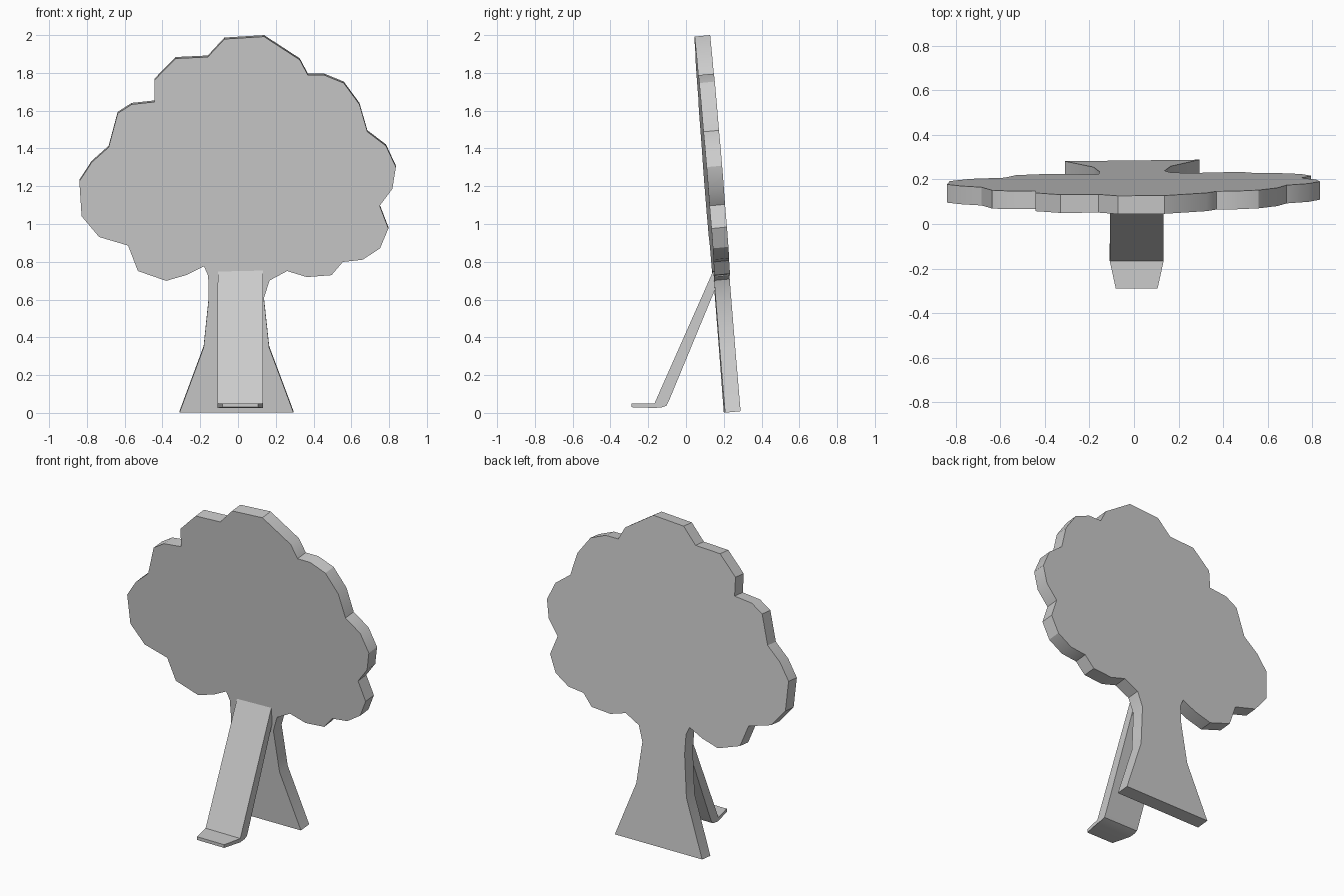
import bpy, bmesh, math

# Tree outline in the front view: (x, z), clockwise from bottom left
OUTLINE = [
    (-.31, .005), (-.182, .35), (-.155, .61), (-.158, .73), (-.18, .78),
    (-.27, .735), (-.38, .703), (-.53, .755), (-.582, .89), (-.735, .935),
    (-.828, 1.045), (-.84, 1.23), (-.775, 1.33), (-.685, 1.41),
    (-.637, 1.59), (-.563, 1.637), (-.443, 1.65), (-.443, 1.765),
    (-.33, 1.88), (-.16, 1.888), (-.072, 1.983), (.138, 1.996),
    (.327, 1.873), (.37, 1.792), (.457, 1.792), (.56, 1.75), (.643, 1.637),
    (.685, 1.492), (.783, 1.418), (.836, 1.305), (.817, 1.19), (.75, 1.10),
    (.796, .98), (.752, .875), (.66, .815), (.555, .803), (.495, .733),
    (.365, .723), (.26, .755), (.167, .705), (.137, .61), (.165, .35),
    (.294, .005)]

# Stand side profile: (y, z, half width)
STAND = [
    (.15, .765, .119), (-.167, .05, .121), (-.289, .05, .094),
    (-.289, .03, .094), (-.165, .026, .121), (-.125, .03, .121),
    (-.104, .038, .121), (-.09, .065, .121), (.165, .68, .119)]


def prism(name, side_a, side_b):
    """Solid joining two matching outlines."""
    bm = bmesh.new()
    a = [bm.verts.new(p) for p in side_a]
    b = [bm.verts.new(p) for p in side_b]
    bm.faces.new(a)
    bm.faces.new(b[::-1])
    n = len(a)
    for i in range(n):
        j = (i + 1) % n
        bm.faces.new((a[j], a[i], b[i], b[j]))
    bmesh.ops.recalc_face_normals(bm, faces=bm.faces)
    mesh = bpy.data.meshes.new(name)
    bm.to_mesh(mesh)
    bm.free()
    obj = bpy.data.objects.new(name, mesh)
    bpy.context.collection.objects.link(obj)
    bpy.ops.object.select_all(action='DESELECT')
    obj.select_set(True)
    bpy.context.view_layer.objects.active = obj
    bpy.ops.object.shade_smooth_by_angle(angle=math.radians(30))
    return obj


# Flat tree board, leaning forward and turned very slightly
def board_side(depth, lift):
    return [(x, .204 + .0115 * x - .08 * z + depth, z + lift)
            for x, z in OUTLINE]


prism("tree_board", board_side(0, -.004), board_side(.082, .004))

# Angled stand with a tapered foot
CENTRE = .012
prism("stand_leg",
      [(CENTRE - w, y, z) for y, z, w in STAND],
      [(CENTRE + w, y, z) for y, z, w in STAND])
